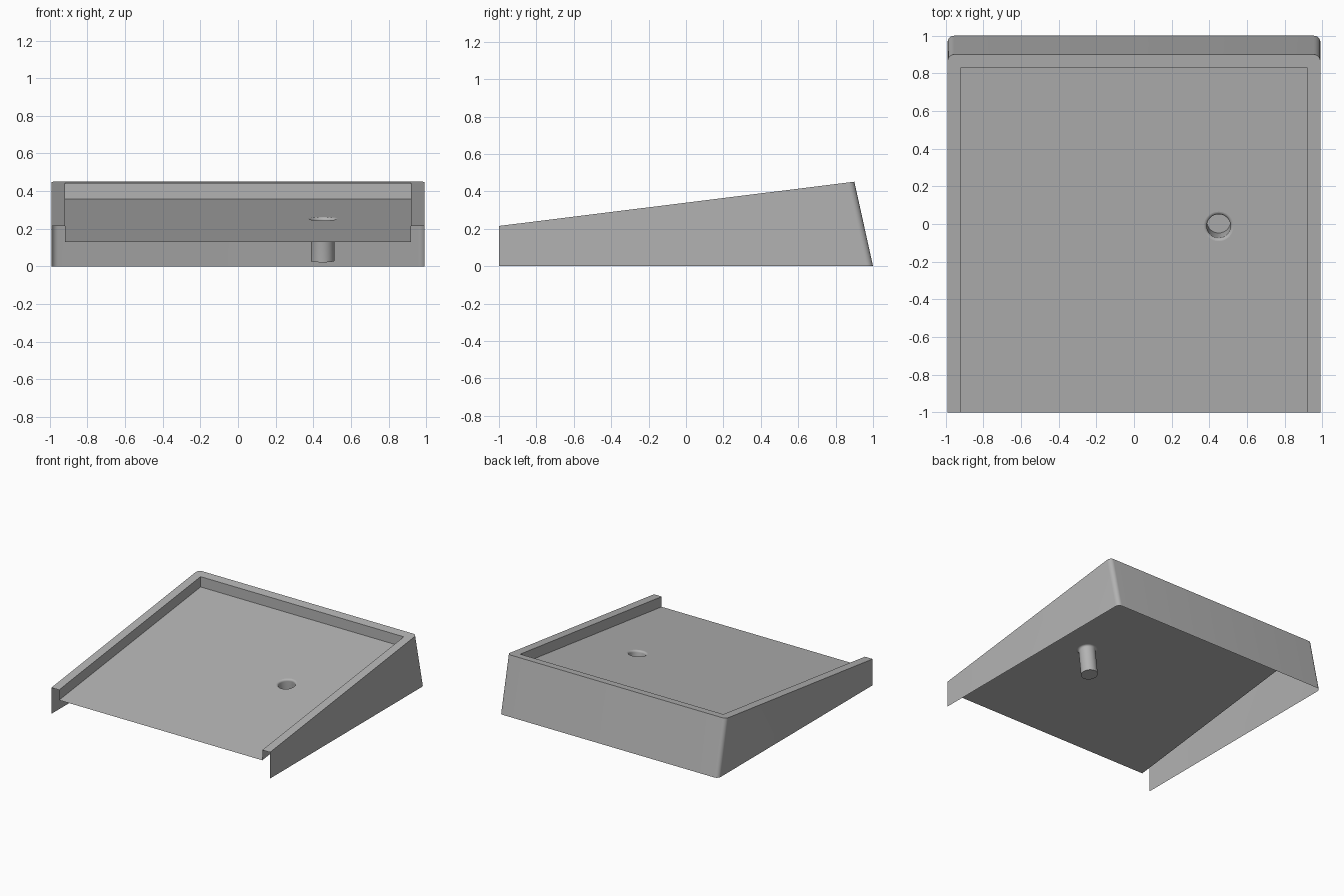
import bpy
import bmesh
import math
from mathutils import Vector

cube = bpy.data.objects.get("Cube")
if cube:
    bpy.data.objects.remove(cube)

HALF_W, FRONT, BACK_TOP, BACK_BASE = 0.99, -1.0, 0.90, 1.0
INNER_W, INNER_BACK = 0.92, 0.83
SLOPE, RIM_FRONT, RECESS = 0.1245, 0.215, 0.084
CORNER = 0.035

grey = bpy.data.materials.new("plain grey")
grey.use_nodes = True
colour = (0.45, 0.45, 0.45, 1)
grey.diffuse_color = colour
grey.node_tree.nodes["Principled BSDF"].inputs["Base Color"].default_value = colour


def rim_z(y):
    return RIM_FRONT + SLOPE * (y - FRONT)


def floor_z(y):
    return rim_z(y) - RECESS


def finish(name, bm):
    mesh = bpy.data.meshes.new(name)
    bm.to_mesh(mesh)
    bm.free()
    mesh.materials.append(grey)
    obj = bpy.data.objects.new(name, mesh)
    bpy.context.collection.objects.link(obj)
    bpy.ops.object.select_all(action="DESELECT")
    obj.select_set(True)
    bpy.context.view_layer.objects.active = obj
    bpy.ops.object.shade_smooth_by_angle(angle=math.radians(30))


def outline(half_w, back, radius, steps=8):
    """Open U from front right, round the back, to front left."""
    side = [(half_w, FRONT)]
    for i in range(steps + 1 if radius else 1):
        a = math.pi / 2 * i / steps
        side.append((half_w - radius + radius * math.cos(a),
                     back - radius + radius * math.sin(a)))
    return side + [(-x, y) for x, y in reversed(side)]


def strip(bm, first, second):
    for i in range(len(first) - 1):
        bm.faces.new((first[i], first[i + 1], second[i + 1], second[i]))


# Outer skirt, sloping rim and inner wall as one thin shell, open at the front
bm = bmesh.new()
base = [bm.verts.new((x, y, 0)) for x, y in outline(HALF_W, BACK_BASE, CORNER)]
top = [bm.verts.new((x, y, rim_z(y))) for x, y in outline(HALF_W, BACK_TOP, CORNER)]
inner = outline(INNER_W, INNER_BACK, 0)
lip = [bm.verts.new((x, y, rim_z(y))) for x, y in inner]
foot = [bm.verts.new((x, y, floor_z(y))) for x, y in inner]
strip(bm, base, top)
bm.faces.new(top + lip[::-1])
strip(bm, lip, foot)
finish("rim_and_skirt", bm)

# Drain rings lie square to the sloping floor
SIDES = 48
along = Vector((0, 1, SLOPE)).normalized()
down = Vector((0, SLOPE, -1)).normalized()
centre = Vector((0.45, -0.013, floor_z(-0.013)))


def ring(bm, radius, depth):
    verts = []
    for i in range(SIDES):
        a = 2 * math.pi * i / SIDES
        verts.append(bm.verts.new(centre + down * depth + along * radius * math.sin(a)
                                  + Vector((radius * math.cos(a), 0, 0))))
    return verts


# Tray floor with a round drain hole
PIPE_R, FILLET, PIPE_LENGTH = 0.063, 0.016, 0.226
bm = bmesh.new()
corners = [bm.verts.new((x, y, floor_z(y))) for x, y in inner]
hole = ring(bm, PIPE_R + FILLET, 0)
for loop in (corners, hole):
    for i, v in enumerate(loop):
        bm.edges.new((v, loop[(i + 1) % len(loop)]))
bmesh.ops.triangle_fill(bm, edges=bm.edges[:], use_beauty=True,
                        normal=-down)
finish("tray_floor", bm)

# Drain pipe with a rounded mouth and closed end
bm = bmesh.new()
rings = []
for i in range(6):
    a = math.pi / 2 * i / 5
    rings.append(ring(bm, PIPE_R + FILLET * (1 - math.sin(a)), FILLET * (1 - math.cos(a))))
rings.append(ring(bm, PIPE_R, PIPE_LENGTH))
for upper, lower in zip(rings, rings[1:]):
    strip(bm, upper + upper[:1], lower + lower[:1])
bm.faces.new(rings[-1])
bmesh.ops.recalc_face_normals(bm, faces=bm.faces[:])
finish("drain_pipe", bm)
